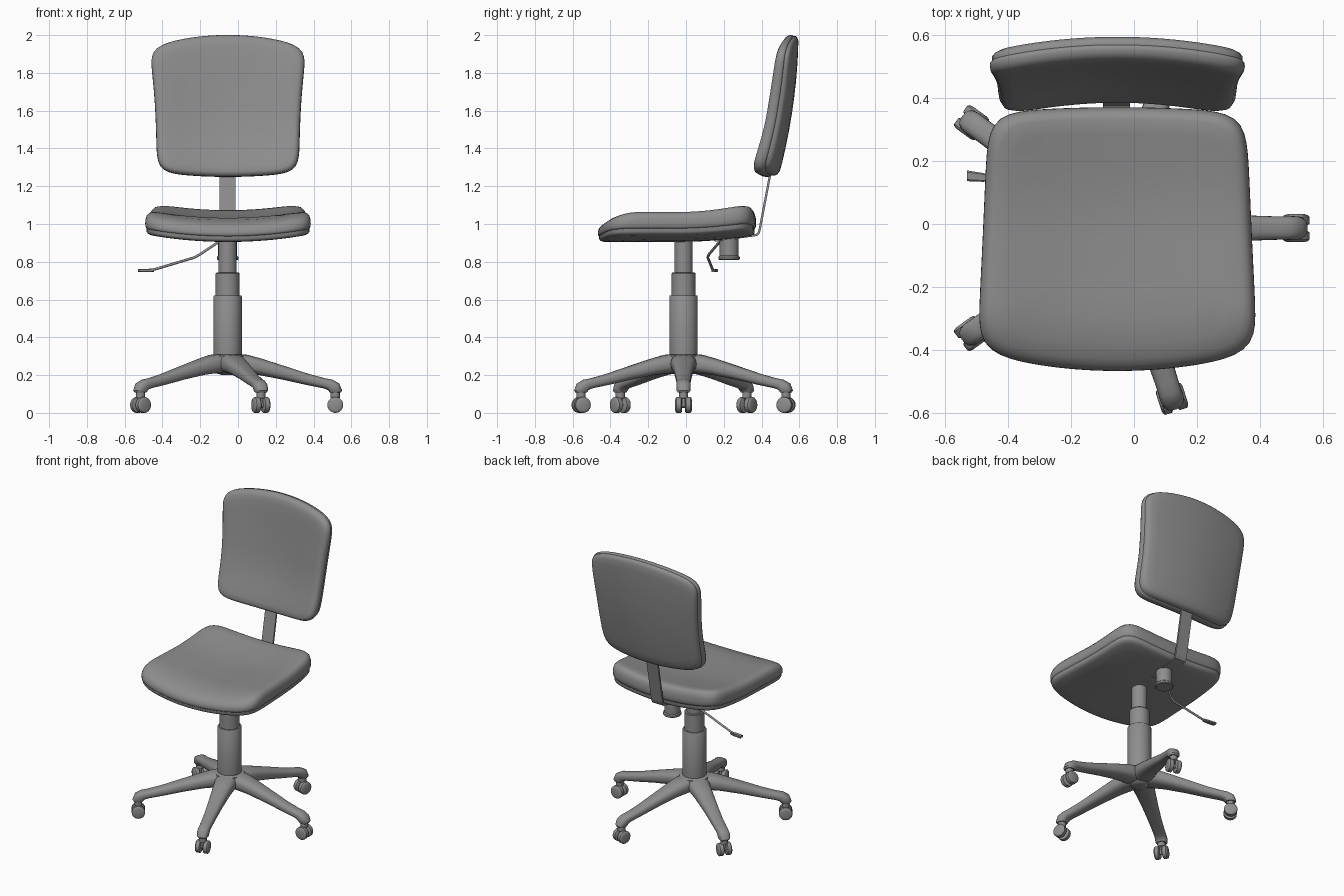
import bpy, bmesh
from math import sin, cos, pi, radians
from mathutils import Vector, Matrix

if "Cube" in bpy.data.objects:
    bpy.data.objects.remove(bpy.data.objects["Cube"])

CX, CY = -0.055, -0.013          # chair axis
GREY = bpy.data.materials.new("dark_grey")
GREY.diffuse_color = (.27, .27, .27, 1)
GREY.use_nodes = True
GREY.node_tree.nodes["Principled BSDF"].inputs["Base Color"].default_value = GREY.diffuse_color


def loft(name, rings, angle=35):
    """Skin a list of equal-length rings, capping both ends."""
    bm = bmesh.new()
    vs = [[bm.verts.new(p) for p in r] for r in rings]
    n = len(vs[0])
    for a, b in zip(vs, vs[1:]):
        for i in range(n):
            bm.faces.new((a[i], a[(i + 1) % n], b[(i + 1) % n], b[i]))
    bm.faces.new(vs[0])
    bm.faces.new(vs[-1])
    bmesh.ops.recalc_face_normals(bm, faces=bm.faces)
    me = bpy.data.meshes.new(name)
    bm.to_mesh(me)
    bm.free()
    me.materials.append(GREY)
    ob = bpy.data.objects.new(name, me)
    bpy.context.collection.objects.link(ob)
    bpy.ops.object.select_all(action='DESELECT')
    ob.select_set(True)
    bpy.context.view_layer.objects.active = ob
    bpy.ops.object.shade_smooth_by_angle(angle=radians(angle))
    return ob


def lathe(name, profile, mat, n=32):
    """Revolve (radius, height) pairs round the local z axis."""
    return loft(name, [[mat @ Vector((r * cos(2 * pi * i / n), r * sin(2 * pi * i / n), z))
                        for i in range(n)] for r, z in profile])


def pad(name, profile, warp, n=120, power=9):
    """Rounded-square pad from (scale, height) pairs, bent by warp(u, v, h)."""
    rings = []
    for s, h in profile:
        ring = []
        for i in range(n):
            a = 2 * pi * (i + .5) / n
            c, d = cos(a), sin(a)
            r = s * (abs(c) ** power + abs(d) ** power) ** (-1 / power)
            ring.append(warp(r * c, r * d, h))
        rings.append(ring)
    return loft(name, rings, 50)


# Seat: saddle-shaped cushion on a thin shell
def seat_warp(u, v, h):
    f, b = max(0, -v), max(0, v)
    x = CX + .002 + u * (.427 - .0175 * v)
    y = -.048 + .418 * v + .06 * u * u * f - .018 * u * u * b
    top = min(1, max(0, (h - .93) / .1))
    drop = max(0, (f - .55) / .45) ** 2
    z = h + .04 * u * u + .034 * b * b + top * (.018 * b * b - .04 * drop)
    return Vector((x, y, z))


pad("seat_shell", [(.1, .905), (.35, .905), (.6, .905), (.8, .905), (.93, .906), (.97, .911),
                   (.985, .92), (.985, .942), (.96, .946)], seat_warp)
pad("seat_cushion", [(.95, .936), (.985, .938), (1, .948), (1.002, .965), (1, .985), (.985, 1.006),
                     (.955, 1.022), (.91, 1.03), (.8, 1.033), (.6, 1.033), (.4, 1.031),
                     (.2, 1.03), (.07, 1.03)], seat_warp)


# Backrest: curved cushion and rear shell
def back_warp(u, v, h):
    t, b = max(0, v), max(0, -v)
    x = CX + .002 + u * (.386 + .02 * v + .012 * v * v)
    z = 1.625 + .375 * v - .065 * u * u * t + .025 * u * u * b
    y = .567 + .053 * v - .024 * v * v - .047 * u * u - h * (1 - .2 * t * t + .25 * b * b)
    return Vector((x, y, z))


pad("backrest_shell", [(.1, 0), (.35, 0), (.6, 0), (.8, 0), (.92, .001), (.965, .008),
                       (.985, .018), (.985, .036), (.96, .04)], back_warp)
pad("backrest_cushion", [(.95, .031), (.985, .033), (1, .04), (1.002, .052), (.995, .068),
                         (.97, .084), (.93, .092), (.85, .096), (.7, .097), (.5, .096),
                         (.3, .095), (.1, .095)], back_warp)

# Back support strut: flat bar bent under the seat
path = [(.15, .912), (.36, .94), (.378, .944), (.386, .955), (.392, .98), (.445, 1.26), (.475, 1.38)]
hw, th = .043, .006
rings = []
for i, (y, z) in enumerate(path):
    p, q = path[max(i - 1, 0)], path[min(i + 1, len(path) - 1)]
    d = Vector((0, q[0] - p[0], q[1] - p[1])).normalized()
    nrm = Vector((0, -d.z, d.y)) * th
    c = Vector((CX, y, z))
    ex = Vector((hw, 0, 0))
    rings.append([c - ex - nrm, c + ex - nrm, c + ex + nrm, c - ex + nrm])
loft("back_strut", rings, 30)

# Tilt knob under the seat
lathe("tilt_knob", [(.053, .81), (.057, .814), (.057, .826), (.05, .832), (.05, .93)],
      Matrix.Translation((CX, .228, 0)))

# Height lever: bent rod with a flat paddle
cu = bpy.data.curves.new("height_lever", 'CURVE')
cu.dimensions = '3D'
cu.bevel_depth = .007
cu.bevel_resolution = 2
cu.use_fill_caps = True
cu.materials.append(GREY)
sp = cu.splines.new('POLY')
pts = [(-.08, .19, .92), (-.2, .122, .84), (-.23, .115, .823), (-.42, .138, .766), (-.45, .142, .758), (-.49, .148, .755)]
sp.points.add(len(pts) - 1)
for p, co in zip(sp.points, pts):
    p.co = (*co, 1)
bpy.context.collection.objects.link(bpy.data.objects.new("height_lever", cu))
loft("lever_paddle", [[Vector((x, y + w * sy, .754 + h * sz)) for sy, sz in
                       ((-1, -.5), (-.7, -1), (.7, -1), (1, -.5), (1, .5), (.7, 1), (-.7, 1), (-1, .5))]
                      for x, y, w, h in ((-.445, .145, .009, .008), (-.48, .148, .014, .009),
                                         (-.53, .153, .017, .008))])

# Telescopic gas column
axis = Matrix.Translation((CX, CY, 0))
lathe("column", [(.07, .25), (.075, .3), (.075, .617), (.072, .622), (.063, .622), (.063, .738),
                 (.06, .742), (.048, .742), (.048, .925)], axis, 40)

# Base hub
lathe("base_hub", [(.03, .2), (.055, .208), (.08, .235), (.098, .29), (.094, .304), (.083, .31), (.07, .31)],
      axis, 40)

# Five legs, each with a twin-wheel caster
# leg section: radius, height, slope angle, half height, half width
SECT = [(.03, .262, 0, .05, .07), (.1, .258, -8, .05, .068), (.17, .244, -15, .044, .06),
        (.3, .211, -16, .036, .048), (.42, .178, -16, .03, .04), (.51, .157, -16, .027, .037),
        (.54, .15, -28, .03, .037), (.562, .137, -58, .035, .038), (.57, .118, -90, .036, .037),
        (.57, .108, -90, .03, .03)]
for k in range(5):
    turn = axis @ Matrix.Rotation(radians(72 * k), 4, 'Z')
    rings = []
    for r, z, s, hh, w in SECT:
        s = radians(s)
        ring = []
        for i in range(24):
            c, d = cos(2 * pi * i / 24), sin(2 * pi * i / 24)
            c = abs(c) ** .8 * (1 if c > 0 else -1)
            d = abs(d) ** .8 * (1 if d > 0 else -1)
            ring.append(turn @ Vector((r - sin(s) * hh * d, w * c, z + cos(s) * hh * d)))
        rings.append(ring)
    loft(f"leg_{k + 1}", rings, 50)
    lathe(f"caster_stem_{k + 1}", [(.012, .045), (.012, .075), (.024, .08), (.024, .115)],
          turn @ Matrix.Translation((.57, 0, 0)), 20)
    hub = turn @ Matrix.Translation((.57, 0, .042)) @ Matrix.Rotation(pi / 2, 4, 'X')
    lathe(f"caster_axle_{k + 1}", [(.015, -.03), (.015, .03)], hub, 16)
    for side in (-1, 1):
        lathe(f"caster_wheel_{k + 1}_{'a' if side < 0 else 'b'}",
              [(.036, side * .009), (.042, side * .013), (.042, side * .036),
               (.038, side * .041), (.028, side * .044)], hub, 28)
